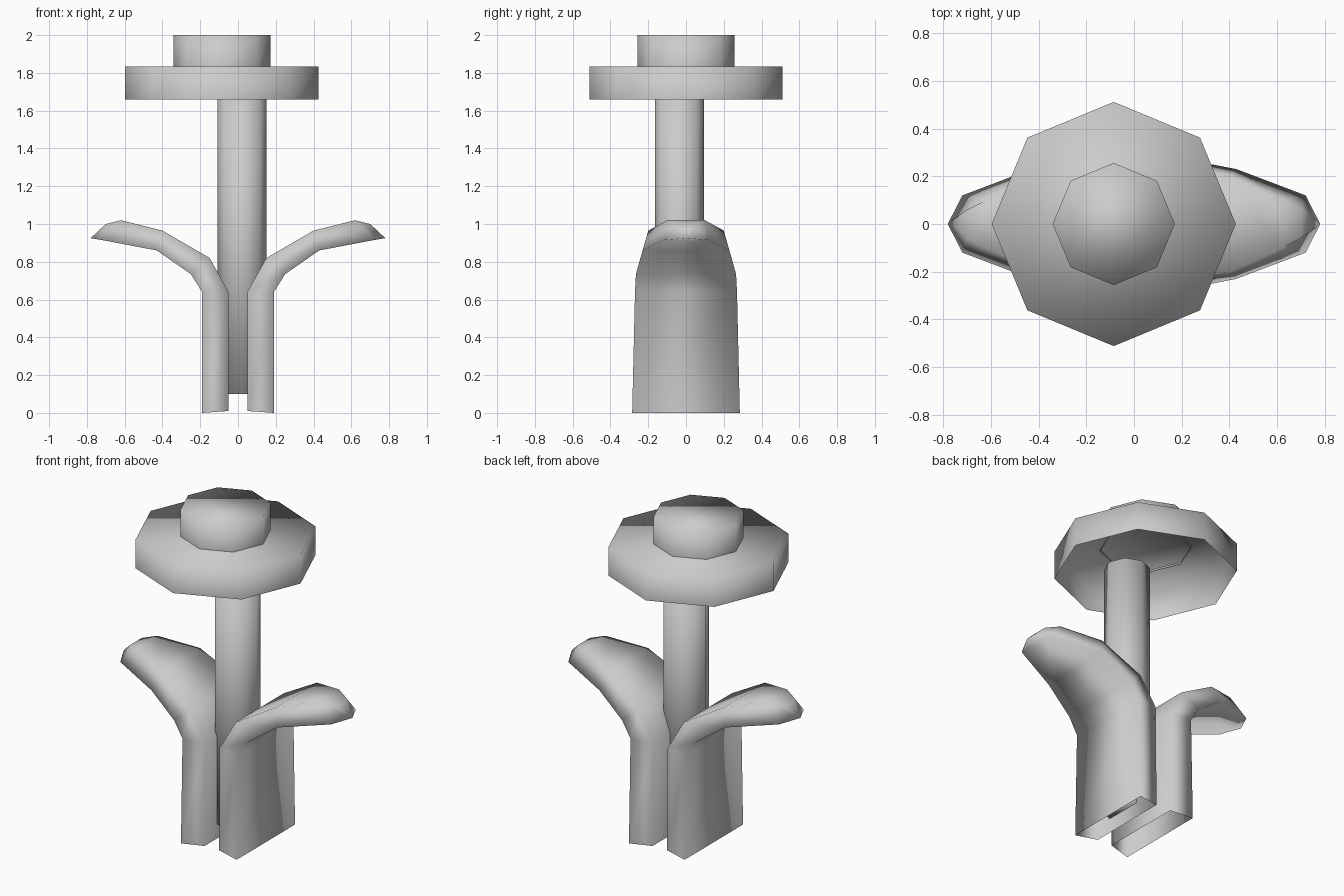
import bpy, bmesh, math

cube = bpy.data.objects.get("Cube")
if cube:
    bpy.data.objects.remove(cube, do_unlink=True)

grey = bpy.data.materials.new("plain_grey")
grey.use_nodes = True
colour = (0.6, 0.6, 0.6, 1)
grey.diffuse_color = colour
grey.node_tree.nodes["Principled BSDF"].inputs["Base Color"].default_value = colour


def finish(bm, name):
    bmesh.ops.remove_doubles(bm, verts=bm.verts, dist=0.0005)
    bmesh.ops.recalc_face_normals(bm, faces=bm.faces)
    mesh = bpy.data.meshes.new(name)
    bm.to_mesh(mesh)
    bm.free()
    mesh.materials.append(grey)
    mesh.shade_smooth()
    obj = bpy.data.objects.new(name, mesh)
    bpy.context.collection.objects.link(obj)
    return obj


def prism(name, x, y, radius, bottom, top, open_bottom=False):
    """Eight-sided upright prism with corners on the axes."""
    bm = bmesh.new()
    rings = []
    for z in (bottom, top):
        angles = [i * math.tau / 8 for i in range(8)]
        rings.append([bm.verts.new((x + radius * math.cos(a), y + radius * math.sin(a), z))
                      for a in angles])
    low, high = rings
    for i in range(8):
        j = (i + 1) % 8
        bm.faces.new((low[i], low[j], high[j], high[i]))
    bm.faces.new(high)
    if not open_bottom:
        bm.faces.new(low[::-1])
    return finish(bm, name)


# Leaf sections: underside x, z, half width, then upper side x, z, half width
LEAF = [
    (0.19, 0, 0.285, 0.05, 0.01, 0.255),
    (0.19, 0.64, 0.27, 0.05, 0.64, 0.25),
    (0.25, 0.735, 0.265, 0.15, 0.82, 0.235),
    (0.43, 0.86, 0.23, 0.40, 0.965, 0.20),
    (0.72, 0.915, 0.12, 0.62, 1.02, 0.10),
    (0.78, 0.925, 0.002, 0.70, 1.0, 0.06),
]


def leaf(name, side):
    """Hollow leaf, open at the foot and closed at the tip."""
    bm = bmesh.new()
    rings = []
    for ux, uz, uw, tx, tz, tw in LEAF:
        corners = ((ux, -uw, uz), (ux, uw, uz), (tx, tw, tz), (tx, -tw, tz))
        rings.append([bm.verts.new((side * x, side * y, z)) for x, y, z in corners])
    for a, b in zip(rings, rings[1:]):
        for i in range(4):
            j = (i + 1) % 4
            bm.faces.new((a[i], a[j], b[j], b[i]))
    bm.faces.new(rings[-1])
    return finish(bm, name)


# Flower head and its centre
prism("flower_head", -0.085, 0, 0.512, 1.66, 1.835, open_bottom=True)
prism("flower_centre", -0.085, 0, 0.256, 1.825, 2.0, open_bottom=True)

# Stem
prism("stem", 0.022, -0.035, 0.13, 0.10, 1.67)

# Leaves on both sides
leaf("left_leaf", 1)
leaf("right_leaf", -1)
